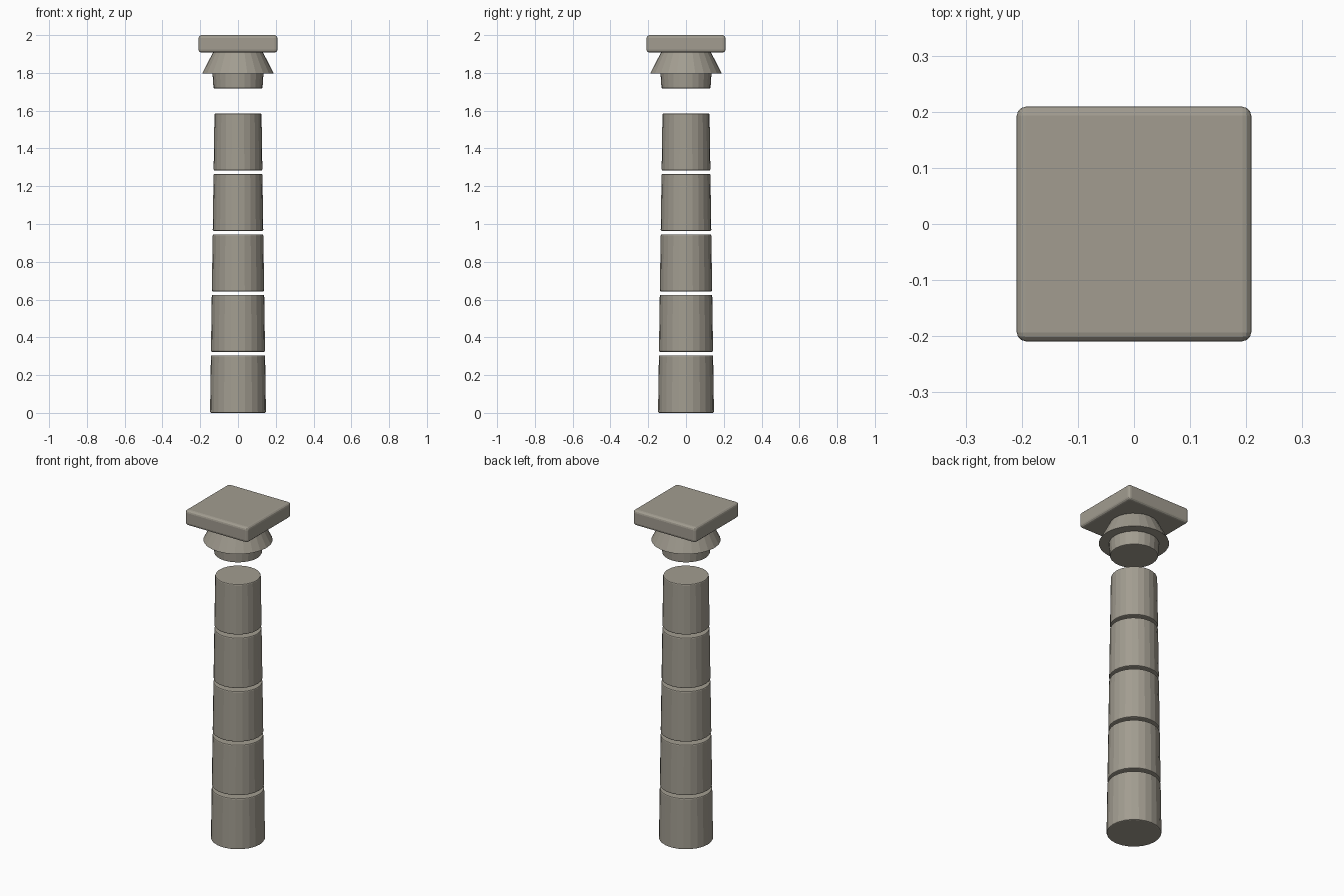
import bpy, bmesh, math

cube = bpy.data.objects.get("Cube")
if cube:
    bpy.data.objects.remove(cube, do_unlink=True)

SIDES = 24

stone = bpy.data.materials.new("weathered_stone")
stone.use_nodes = True
colour = (0.36, 0.335, 0.28, 1)
stone.diffuse_color = colour
stone.node_tree.nodes["Principled BSDF"].inputs["Base Color"].default_value = colour


def finish(name, bm, bevel, segments):
    """Turn a bmesh into a stone object with softened edges."""
    mesh = bpy.data.meshes.new(name)
    bm.to_mesh(mesh)
    bm.free()
    mesh.materials.append(stone)
    obj = bpy.data.objects.new(name, mesh)
    bpy.context.collection.objects.link(obj)
    mod = obj.modifiers.new("worn_edges", 'BEVEL')
    mod.width = bevel
    mod.segments = segments
    mod.limit_method = 'ANGLE'
    mod.angle_limit = math.radians(40)
    return obj


def frustum(name, z0, z1, r0, r1, bevel):
    """Closed tapered cylinder standing between two heights."""
    bm = bmesh.new()
    bmesh.ops.create_cone(bm, cap_ends=True, segments=SIDES,
                          radius1=r0, radius2=r1, depth=z1 - z0)
    bmesh.ops.translate(bm, verts=bm.verts, vec=(0, 0, (z0 + z1) / 2))
    return finish(name, bm, bevel, 2)


def shaft_radius(z):
    return 0.148 - 0.0147 * z


# Shaft: five separate drums with open joints
for i in range(5):
    z0 = 0.32 * i + 0.003 * (i > 0)
    z1 = 0.32 * i + 0.305
    frustum(f"shaft_drum_{i + 1}", z0, z1, shaft_radius(z0), shaft_radius(z1), 0.006)

# Capital: neck, flared collar and square slab, floating above the shaft
frustum("capital_neck", 1.718, 1.80, 0.13, 0.135, 0.005)
frustum("capital_collar", 1.796, 1.915, 0.19, 0.129, 0.002)

bm = bmesh.new()
bmesh.ops.create_cube(bm, size=1)
bmesh.ops.scale(bm, verts=bm.verts, vec=(0.418, 0.418, 0.092))
bmesh.ops.translate(bm, verts=bm.verts, vec=(0, 0, 1.954))
finish("capital_slab", bm, 0.016, 3)
